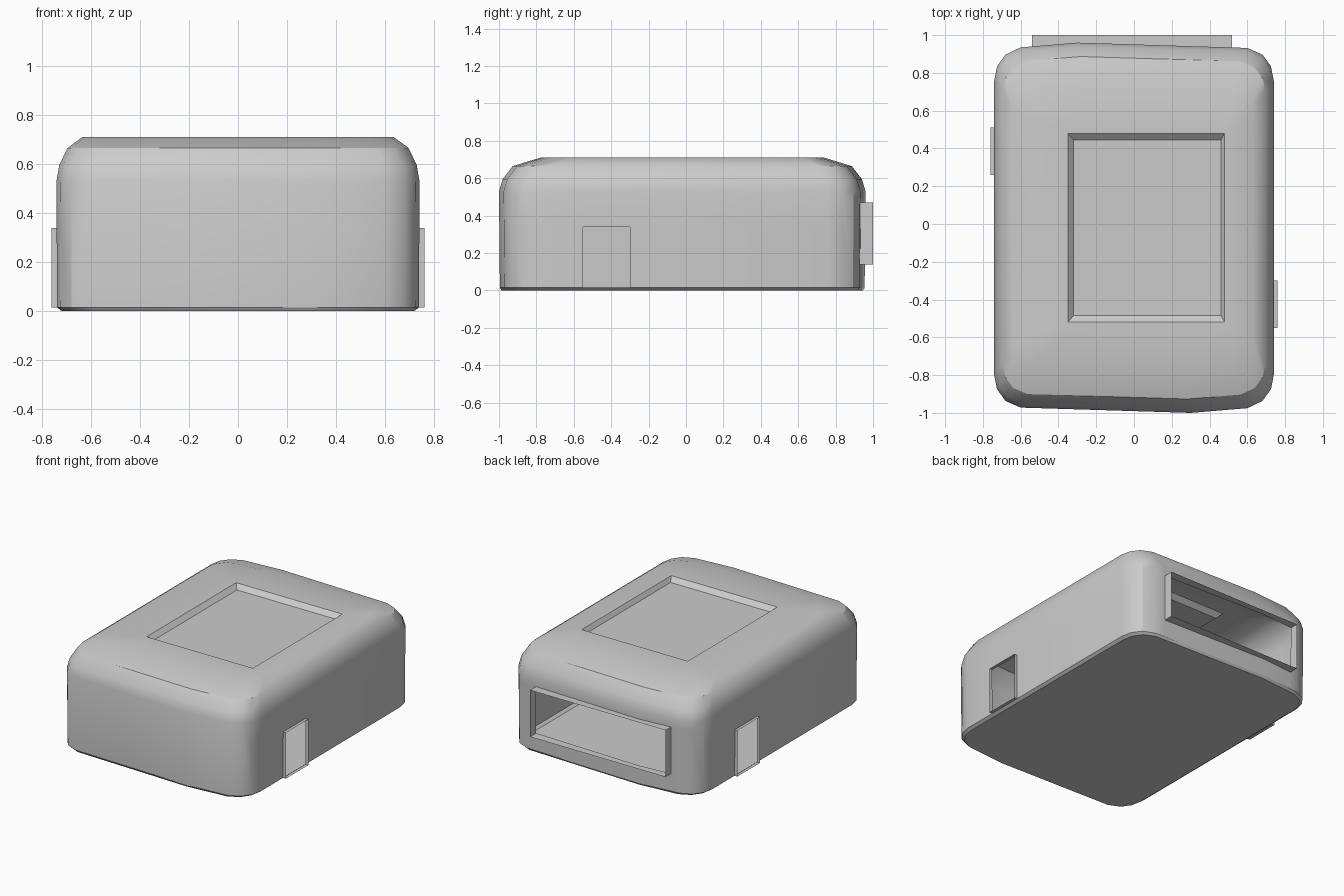
import bpy, bmesh, math
from mathutils import Vector

if "Cube" in bpy.data.objects:
    bpy.data.objects.remove(bpy.data.objects["Cube"])

CY = -0.02  # y centre of the case body

# Plan outline: one half, repeated by a half turn about (0, CY)
half = [(-0.6, -0.972), (0.3, -1.0), (0.6, -0.975), (0.68, -0.937),
        (0.725, -0.875), (0.74, -0.80), (0.74, 0.76), (0.725, 0.835), (0.68, 0.897)]
outline = half + [(-x, 2 * CY - y) for x, y in half]

# Vertical profile: height, x scale, y scale
levels = [(0.0, 0.97, 0.985), (0.015, 0.997, 0.995), (0.15, 1.0, 1.0),
          (0.53, 1.0, 1.0), (0.595, 0.985, 0.98), (0.665, 0.94, 0.925),
          (0.71, 0.858, 0.775)]
levels.pop(2)  # side wall stays one flat band so the ports cut cleanly

bm = bmesh.new()


def ring(points, z):
    return [bm.verts.new((x, y, z)) for x, y in points]


def bridge(a, b):
    n = len(a)
    return [bm.faces.new((a[i], a[(i + 1) % n], b[(i + 1) % n], b[i])) for i in range(n)]


def rect(x0, x1, y0, y1):
    return [(x0, y0), (x1, y0), (x1, y1), (x0, y1)]


# Case walls and floor
rings = [ring([(x * sx, CY + (y - CY) * sy) for x, y in outline], z) for z, sx, sy in levels]
for a, b in zip(rings, rings[1:]):
    bridge(a, b)
bm.faces.new(rings[0][::-1])

# Sunken panel in the lid
rim = ring(rect(-0.35, 0.48, -0.52, 0.48), 0.71)
panel = ring(rect(-0.32, 0.46, -0.485, 0.445), 0.68)
bridge(rim, panel)
bm.faces.new(panel)

# Flat lid between outer edge and panel rim
edges = [bm.edges.get((r[i], r[(i + 1) % len(r)])) for r in (rings[-1], rim) for i in range(len(r))]
bmesh.ops.triangle_fill(bm, use_beauty=True, use_dissolve=False, edges=edges, normal=(0, 0, 1))
bmesh.ops.recalc_face_normals(bm, faces=bm.faces)


def port(axis, side, lo, hi, z0, z1, reach):
    """Cut a rectangular opening in a wall and pull its edge out into a thin collar."""
    along = 1 - axis

    def wall():
        return [f for f in bm.faces if f.normal[axis] * side > 0.9
                and 0.01 < f.calc_center_median().z < 0.53]

    for ax, val in ((along, lo), (along, hi), (2, z0), (2, z1)):
        co, no = Vector(), Vector()
        co[ax], no[ax] = val, 1
        faces = wall()
        geom = faces + list({e for f in faces for e in f.edges}) + list({v for f in faces for v in f.verts})
        bmesh.ops.bisect_plane(bm, geom=geom, plane_co=co, plane_no=no, dist=1e-5)
        bm.normal_update()
    hole = []
    for f in wall():
        c = f.calc_center_median()
        if lo < c[along] < hi and z0 < c.z < z1:
            hole.append(f)
    inside = set(hole)
    border = [e for e in {e for f in hole for e in f.edges}
              if sum(f in inside for f in e.link_faces) == 1]
    bmesh.ops.delete(bm, geom=hole, context='FACES_KEEP_BOUNDARY')
    inner = [e for e in bm.edges if not e.link_faces]
    border = [e for e in border if e.is_valid]
    out = bmesh.ops.extrude_edge_only(bm, edges=border)['geom']
    for v in out:
        if isinstance(v, bmesh.types.BMVert):
            v.co[axis] = side * reach
    if inner:
        bmesh.ops.delete(bm, geom=[e for e in inner if e.is_valid and not e.link_faces], context='EDGES')
    bm.normal_update()


# Wide back port and the two small side ports
port(1, 1, -0.54, 0.52, 0.14, 0.47, 1.0)
port(0, 1, -0.55, -0.30, 0.015, 0.34, 0.76)
port(0, -1, 0.26, 0.51, 0.015, 0.34, 0.76)

mesh = bpy.data.meshes.new("case_shell")
bm.to_mesh(mesh)
bm.free()
obj = bpy.data.objects.new("case_shell", mesh)
bpy.context.collection.objects.link(obj)
bpy.context.view_layer.objects.active = obj
obj.select_set(True)
bpy.ops.object.shade_smooth_by_angle(angle=math.radians(30))
